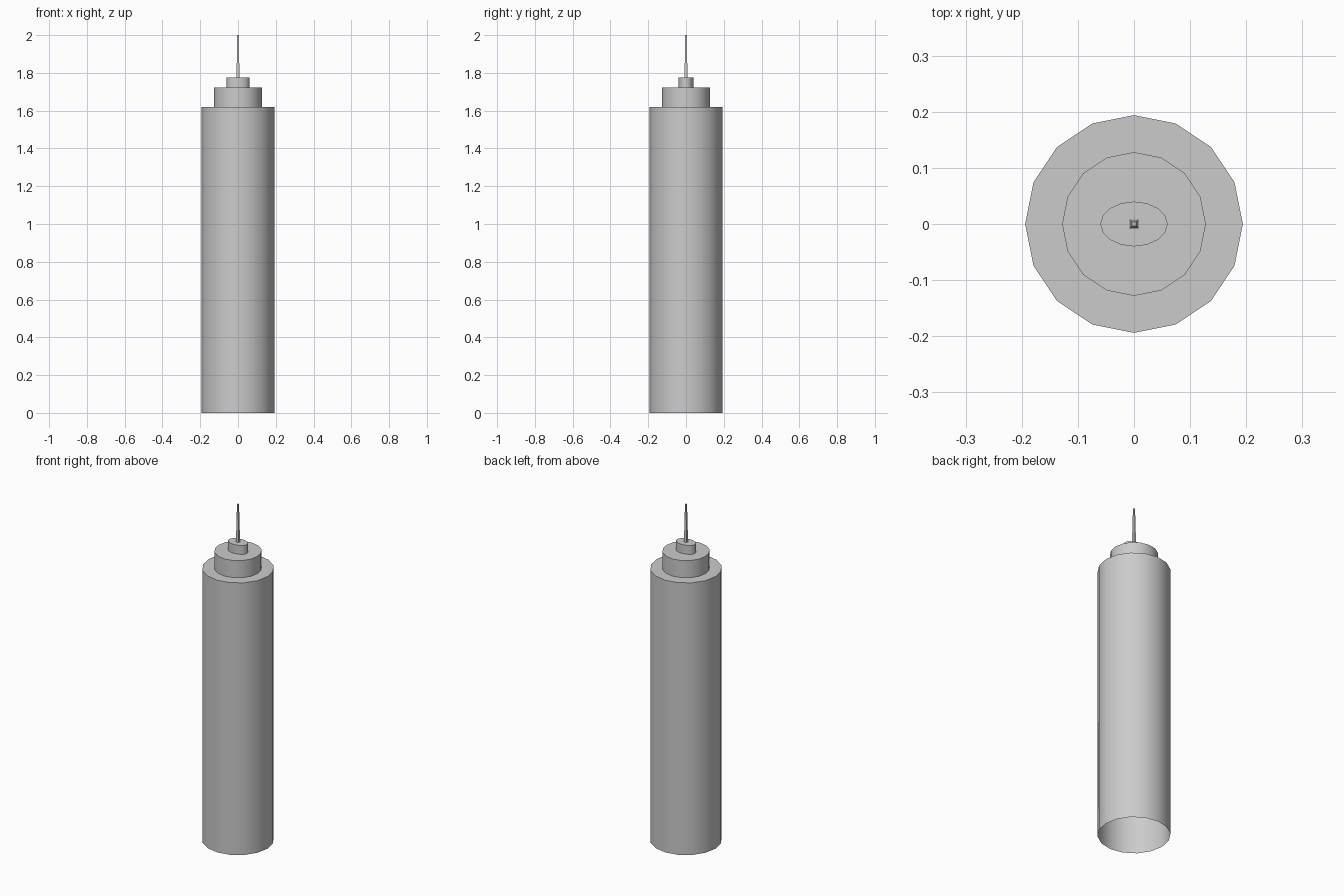
import bpy, math

if "Cube" in bpy.data.objects:
    bpy.data.objects.remove(bpy.data.objects["Cube"])


def lofted(name, rings, sides, turn=0.0):
    """Skin a stack of (rx, ry, z) rings, open below and capped on top."""
    verts, faces = [], []
    for rx, ry, z in rings:
        for i in range(sides):
            a = turn + 2 * math.pi * i / sides
            verts.append((rx * math.cos(a), ry * math.sin(a), z))
    for k in range(len(rings) - 1):
        lo, hi = k * sides, (k + 1) * sides
        for i in range(sides):
            j = (i + 1) % sides
            faces.append((lo + i, lo + j, hi + j, hi + i))
    faces.append(tuple(range((len(rings) - 1) * sides, len(rings) * sides)))
    mesh = bpy.data.meshes.new(name)
    mesh.from_pydata(verts, [], faces)
    obj = bpy.data.objects.new(name, mesh)
    bpy.context.collection.objects.link(obj)
    return obj


# Round tower with two setbacks, the upper one oval
tower = lofted("tower", [
    (0.194, 0.194, 0.0), (0.194, 0.194, 1.62),
    (0.128, 0.128, 1.62), (0.128, 0.128, 1.722),
    (0.06, 0.04, 1.722), (0.06, 0.04, 1.775),
], 16)
bpy.context.view_layer.objects.active = tower
tower.select_set(True)
bpy.ops.object.shade_smooth_by_angle(angle=math.radians(40))

# Square tapering spire
r = math.sqrt(2)
lofted("spire", [(0.008 * r, 0.008 * r, 1.775), (0.004 * r, 0.004 * r, 2.0)],
       4, math.pi / 4)
